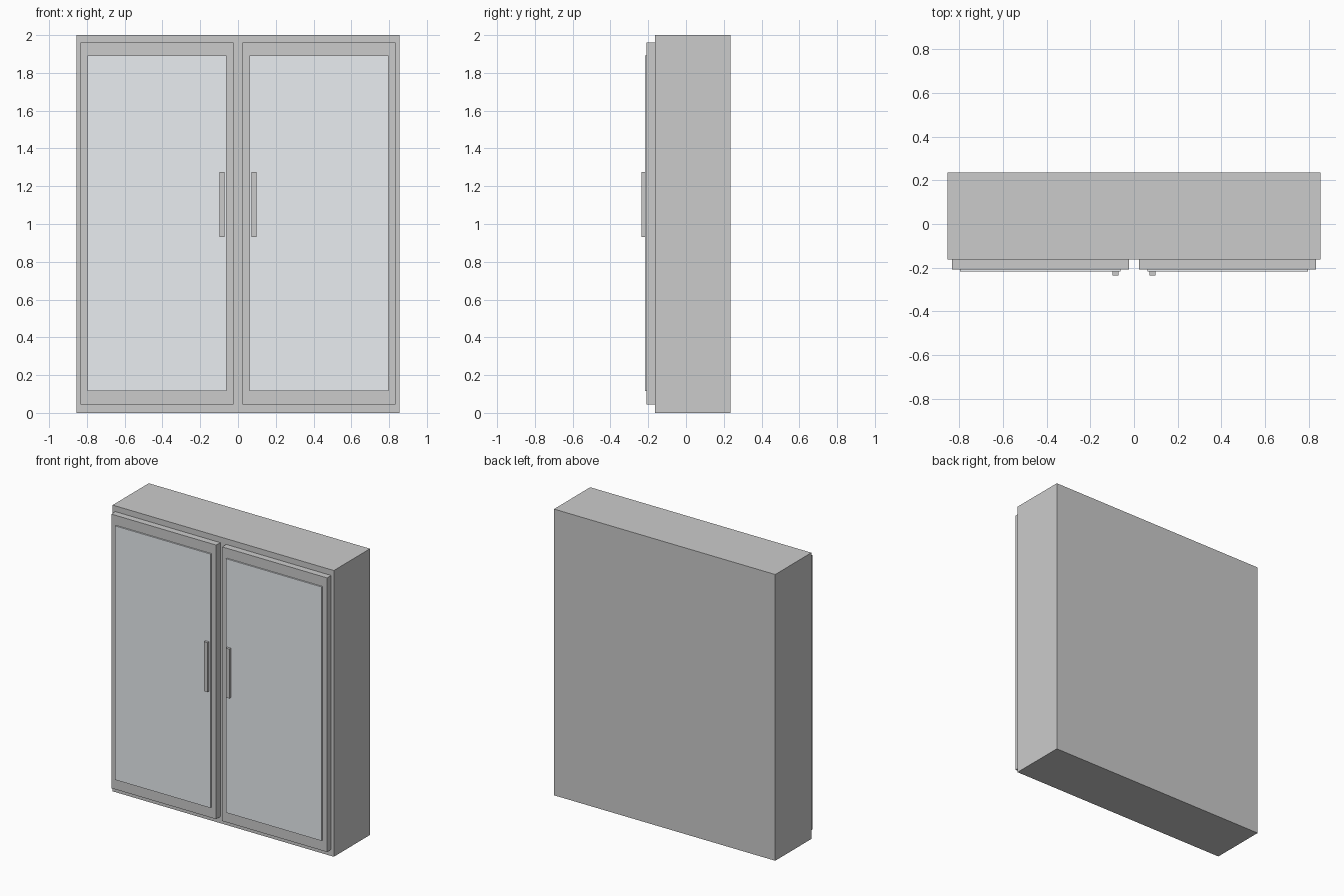
import bpy

if "Cube" in bpy.data.objects:
    bpy.data.objects.remove(bpy.data.objects["Cube"])


def box(name, x, y, z, material=None):
    """Box spanning the given (min, max) ranges."""
    spans = (x, y, z)
    bpy.ops.mesh.primitive_cube_add(size=1, location=[(a + b) / 2 for a, b in spans])
    obj = bpy.context.object
    obj.name = name
    obj.scale = [abs(b - a) for a, b in spans]
    bpy.ops.object.transform_apply(location=False, rotation=False, scale=True)
    if material:
        obj.data.materials.append(material)
    return obj


panel_mat = bpy.data.materials.new("pale_blue_grey")
panel_mat.diffuse_color = (0.82, 0.85, 0.88, 1)
panel_mat.use_nodes = True
panel_mat.node_tree.nodes["Principled BSDF"].inputs["Base Color"].default_value = panel_mat.diffuse_color

# Layer depths, from the cabinet back to the handle fronts
BACK, BODY, DOOR, PANEL, HANDLE = 0.236, -0.163, -0.208, -0.218, -0.236

# Cabinet carcass
box("cabinet_body", (-0.855, 0.855), (BODY, BACK), (0, 2))

# Two mirrored doors, each with a raised panel and a handle
for side, s in (("left", -1), ("right", 1)):
    box(f"{side}_door", (s * 0.023, s * 0.834), (DOOR, BODY), (0.045, 1.96))
    box(f"{side}_door_panel", (s * 0.061, s * 0.797), (PANEL, DOOR), (0.117, 1.891), panel_mat)
    box(f"{side}_handle", (s * 0.071, s * 0.098), (HANDLE, PANEL), (0.931, 1.276))
